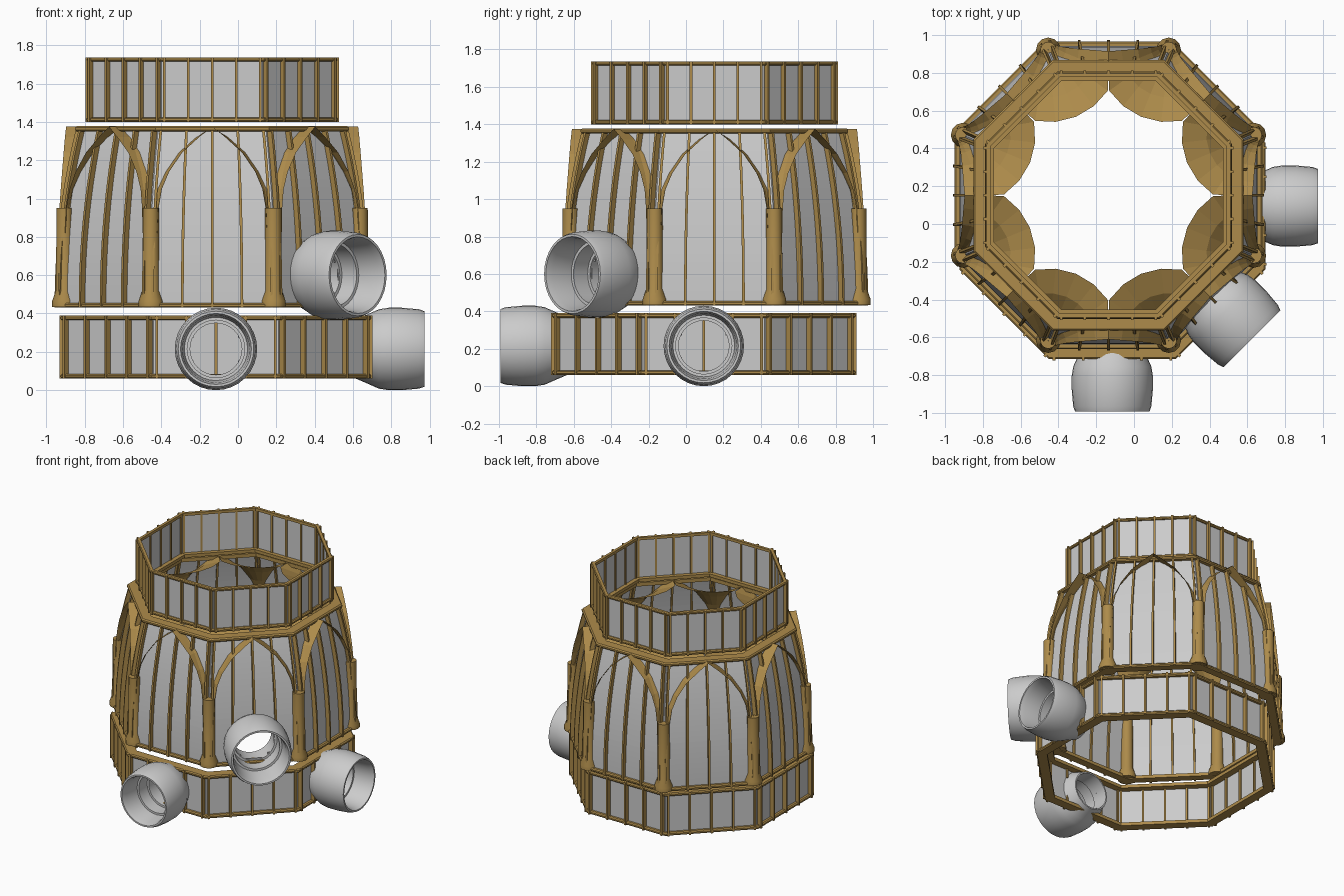
import bpy, bmesh, math
from math import sin, cos, tan, radians, pi
from mathutils import Vector, Matrix

if "Cube" in bpy.data.objects:
    bpy.data.objects.remove(bpy.data.objects["Cube"])

brass = bpy.data.materials.new("brass")
brass.diffuse_color = (0.42, 0.26, 0.07, 1)
brass.use_nodes = True
brass.node_tree.nodes["Principled BSDF"].inputs["Base Color"].default_value = brass.diffuse_color
T8 = tan(pi / 8)


def make(name, bm, loc, mat=None, smooth=False):
    bmesh.ops.remove_doubles(bm, verts=bm.verts, dist=1e-5)
    bmesh.ops.recalc_face_normals(bm, faces=bm.faces)
    me = bpy.data.meshes.new(name)
    bm.to_mesh(me)
    bm.free()
    ob = bpy.data.objects.new(name, me)
    ob.location = loc
    bpy.context.collection.objects.link(ob)
    if mat:
        me.materials.append(mat)
    if smooth:
        bpy.ops.object.select_all(action='DESELECT')
        ob.select_set(True)
        bpy.context.view_layer.objects.active = ob
        bpy.ops.object.shade_smooth_by_angle(angle=radians(35))
    return ob


def lathe(bm, prof, n, closed=False, phase=0.0, mtx=Matrix()):
    rings = [[bm.verts.new(mtx @ Vector((r * cos(phase + 2*pi*i/n), r * sin(phase + 2*pi*i/n), z)))
              for i in range(n)] for r, z in prof]
    for j in range(len(rings) if closed else len(rings) - 1):
        a, b = rings[j], rings[(j + 1) % len(rings)]
        for i in range(n):
            k = (i + 1) % n
            bm.faces.new((a[i], a[k], b[k], b[i]))


def on_face(k, a, u, z):
    # point on octagon side k: distance a from the axis, u along the side
    t = k * pi / 4
    return Vector((a * cos(t) - u * sin(t), a * sin(t) + u * cos(t), z))


def in_hole(holes, k, u, z, grow=0.0):
    return k in holes and math.hypot(u, z - holes[k][0]) < holes[k][1] + grow


def wall(name, prof, loc, holes):
    # octagonal sheet wall with openings behind the pipes
    bm = bmesh.new()
    for k in range(8):
        nu = 28 if k in holes else 4
        for (a0, z0), (a1, z1) in zip(prof, prof[1:]):
            for i in range(nu):
                f0, f1 = -1 + 2*i/nu, -1 + 2*(i + 1)/nu
                if in_hole(holes, k, (f0 + f1)/2 * a0 * T8, (z0 + z1)/2):
                    continue
                bm.faces.new([bm.verts.new(on_face(k, a, f*a*T8, z))
                              for a, f, z in ((a0, f0, z0), (a0, f1, z0), (a1, f1, z1), (a1, f0, z1))])
    make(name, bm, loc)


def ribs(name, prof, loc, holes, depth_in=0.015, depth_out=0.032, w=0.007):
    # five upright ribs on each side, interrupted at the pipe openings
    bm = bmesh.new()
    for k in range(8):
        for f in (-0.95, -0.475, 0, 0.475, 0.95):
            runs = [[]]
            for a, z in prof:
                if in_hole(holes, k, f * a * T8, z, 0.02):
                    runs.append([])
                else:
                    runs[-1].append((a, z))
            for run in runs:
                if len(run) < 2:
                    continue
                rows = [[bm.verts.new(on_face(k, a + d, f * a * T8 + s, z)) for d, s in
                         ((-depth_in, -w), (depth_out, -w), (depth_out, w), (-depth_in, w))]
                        for a, z in run]
                for p, q in zip(rows, rows[1:]):
                    for i in range(4):
                        j = (i + 1) % 4
                        bm.faces.new((p[i], p[j], q[j], q[i]))
                bm.faces.new(rows[0])
                bm.faces.new(rows[-1])
    make(name, bm, loc, brass)


def band(name, a_in, a_out, z0, z1, loc):
    # octagonal frame with chamfered outer edges
    c = cos(pi / 8)
    m = (z1 - z0) * 0.3
    bm = bmesh.new()
    lathe(bm, [(a/c, z) for a, z in ((a_in, z0), (a_out - m, z0), (a_out, z0 + m),
               (a_out, z1 - m), (a_out - m, z1), (a_in, z1))], 8, True, pi/8)
    make(name, bm, loc, brass)


LOW, MID = Vector((-0.115, 0.095, 0)), Vector((-0.135, 0.152, 0))

# lower ring
low_prof = [(0.785, 0.06 + 0.33*i/14) for i in range(15)]
low_holes = {6: (0.215, 0.145), 0: (0.215, 0.145)}
wall("lower_wall", low_prof, LOW, low_holes)
ribs("lower_ribs", low_prof, LOW, low_holes)
for nm, z in (("bottom", 0.06), ("top", 0.365)):
    band("lower_band_" + nm, 0.735, 0.81, z, z + 0.025, LOW)

# bulging middle section
mid_prof = []
for i in range(25):
    t = i / 24
    mid_prof.append((0.79 - 0.115 * t**2.1, 0.43 + 0.945*t))
mid_holes = {7: (0.6, 0.15)}
wall("middle_wall", mid_prof, MID, mid_holes)
ribs("middle_ribs", mid_prof, MID, mid_holes)
band("middle_band_bottom", 0.75, 0.815, 0.43, 0.455, MID)
band("middle_band_top", 0.64, 0.715, 1.35, 1.378, MID)

# upper ring
top_prof = [(0.637, 1.4), (0.637, 1.735)]
wall("upper_wall", top_prof, MID, {})
ribs("upper_ribs", top_prof, MID, {}, 0.008, 0.024)
band("upper_band_bottom", 0.605, 0.655, 1.4, 1.424, MID)
band("upper_band_top", 0.625, 0.652, 1.714, 1.735, MID)

# fan vaults spreading from each corner pillar, meeting in pointed arches
fan_prof = [(0.045, 0.82, 0.80), (0.05, 0.95, 0.797), (0.065, 1.05, 0.79), (0.1, 1.14, 0.783),
            (0.165, 1.24, 0.775), (0.25, 1.32, 0.768), (0.375, 1.375, 0.762)]
bm = bmesh.new()
for k in range(8):
    phi = pi/8 + k * pi/4
    rows = []
    for r, z, c in fan_prof:
        R = c / cos(pi/8)
        row = []
        for i in range(9):
            al = radians(-67.5 + 135*i/8)
            rr = min(r, c * T8 / cos(radians(67.5) - abs(al)))
            row.append(bm.verts.new((R*cos(phi) - rr*cos(phi + al), R*sin(phi) - rr*sin(phi + al), z)))
        rows.append(row)
    for a, b in zip(rows, rows[1:]):
        for i in range(8):
            bm.faces.new((a[i], a[i + 1], b[i + 1], b[i]))
make("fan_vaults", bm, MID, brass)

# corner pillars
bm = bmesh.new()
R = 0.77 / cos(pi/8)
for k in range(8):
    phi = pi/8 + k * pi/4
    lathe(bm, [(0.001, 0.435), (0.065, 0.435), (0.065, 0.465), (0.045, 0.52), (0.042, 0.95), (0.001, 0.95)],
          12, mtx=Matrix.Translation((R*cos(phi), R*sin(phi), 0)))
make("pillars", bm, MID, brass, True)

# pipes
pipe_prof = [(0.145, 0.70), (0.155, 0.73), (0.185, 0.80), (0.207, 0.85), (0.215, 0.90), (0.215, 0.97),
             (0.207, 1.06), (0.197, 1.088), (0.185, 1.088), (0.175, 1.05), (0.165, 0.93), (0.15, 0.93),
             (0.15, 0.83), (0.135, 0.83), (0.135, 0.70)]
for name, ang, z, loc, s, shift in (("front_pipe", -90, 0.215, LOW, 1, 0), ("right_pipe", 0, 0.215, LOW, 1, 0),
                                    ("corner_pipe", -45, 0.6, MID, 1.08, -0.1)):
    bm = bmesh.new()
    m = Matrix.Rotation(radians(ang), 4, 'Z') @ Matrix.Rotation(pi/2, 4, 'Y')
    lathe(bm, [(r*s, d*s + shift) for r, d in pipe_prof], 32, True, 0, m)
    make(name, bm, loc + Vector((0, 0, z)), None, True)
